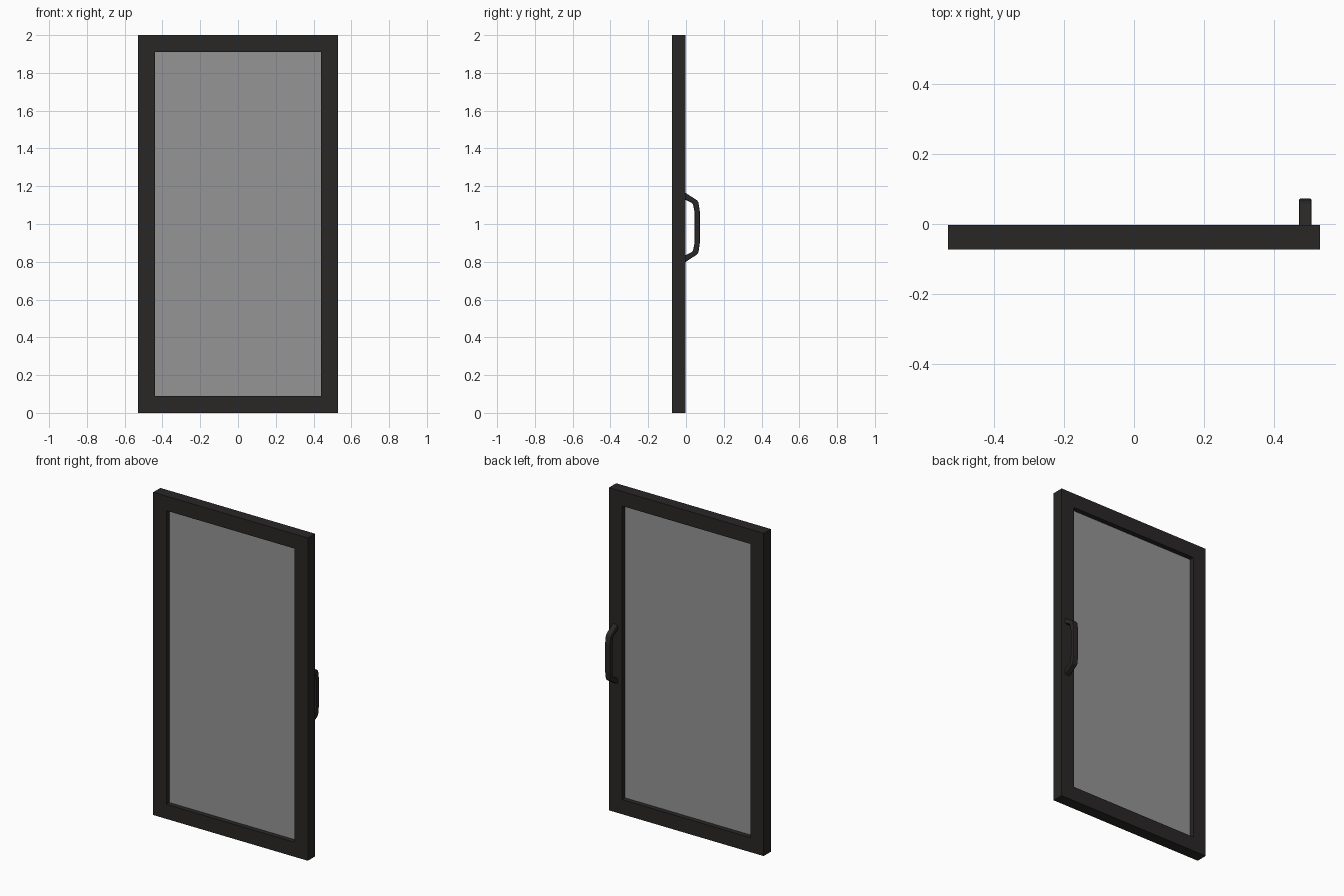
import bpy, bmesh

if "Cube" in bpy.data.objects:
    bpy.data.objects.remove(bpy.data.objects["Cube"])


def material(name, rgba):
    m = bpy.data.materials.new(name)
    m.diffuse_color = rgba
    m.use_nodes = True
    m.node_tree.nodes["Principled BSDF"].inputs["Base Color"].default_value = m.diffuse_color
    return m


def finish(name, bm, mat):
    bmesh.ops.recalc_face_normals(bm, faces=bm.faces[:])
    mesh = bpy.data.meshes.new(name)
    bm.to_mesh(mesh)
    bm.free()
    mesh.materials.append(mat)
    obj = bpy.data.objects.new(name, mesh)
    bpy.context.collection.objects.link(obj)
    return obj


def rect(x, z0, z1):
    return [(-x, z0), (x, z0), (x, z1), (-x, z1)]


dark = material("dark_metal", (0.022, 0.02, 0.019, 1))
glass_mat = material("tinted_glass", (0.3, 0.3, 0.3, 0.6))

Y_FRONT, Y_BACK = -0.073, -0.003
WIDTH, BORDER, HEIGHT = 1.06, 0.09, 2.0

# Door frame: mitred ring, pushed back through its depth
bm = bmesh.new()
outer = [bm.verts.new((x, Y_FRONT, z)) for x, z in rect(WIDTH / 2, 0, HEIGHT)]
inner = [bm.verts.new((x, Y_FRONT, z))
         for x, z in rect(WIDTH / 2 - BORDER, BORDER, HEIGHT - BORDER)]
for i in range(4):
    j = (i + 1) % 4
    bm.faces.new((outer[i], outer[j], inner[j], inner[i]))
ext = bmesh.ops.extrude_face_region(bm, geom=bm.faces[:], use_keep_orig=True)
new = [v for v in ext["geom"] if isinstance(v, bmesh.types.BMVert)]
bmesh.ops.translate(bm, verts=new, vec=(0, Y_BACK - Y_FRONT, 0))
finish("door_frame", bm, dark)

# Glass pane, set halfway into the frame
bm = bmesh.new()
bmesh.ops.create_cube(bm, size=1)
bmesh.ops.scale(bm, verts=bm.verts[:], vec=(0.885, 0.01, 1.825))
bmesh.ops.translate(bm, verts=bm.verts[:], vec=(0, (Y_FRONT + Y_BACK) / 2, 1))
finish("glass_pane", bm, glass_mat)

# Pull handle: bowed side profile (y, z offset from middle), mirrored vertically
MID = 0.982
half_outer = [(Y_BACK, 0.183), (0.059, 0.143), (0.066, 0.132), (0.073, 0.085)]
half_inner = [(0.046, 0.078), (0.037, 0.123), (0.031, 0.130), (Y_BACK, 0.147)]
profile = (half_outer + [(y, -z) for y, z in reversed(half_outer)]
           + [(y, -z) for y, z in reversed(half_inner)] + half_inner)
# bars between matching outer and inner points
outer_pts = profile[:8]
inner_pts = list(reversed(profile[8:]))
inner_pts = inner_pts[:4] + inner_pts[4:]
bm = bmesh.new()
rings = []
for (yo, zo), (yi, zi) in zip(outer_pts, inner_pts):
    rings.append([bm.verts.new((x, y, MID + z)) for x, y, z in
                  ((0.47, yo, zo), (0.506, yo, zo), (0.506, yi, zi), (0.47, yi, zi))])
for a, b in zip(rings, rings[1:]):
    for i in range(4):
        j = (i + 1) % 4
        bm.faces.new((a[i], a[j], b[j], b[i]))
bm.faces.new(rings[0])
bm.faces.new(rings[-1])
# soften the long edges of the grip
long_edges = [e for e in bm.edges
              if any(e.verts[0] in a and e.verts[1] in b or
                     e.verts[1] in a and e.verts[0] in b
                     for a, b in zip(rings, rings[1:]))]
bmesh.ops.bevel(bm, geom=long_edges, offset=0.005, segments=2,
                profile=0.5, affect='EDGES')
finish("pull_handle", bm, dark)
